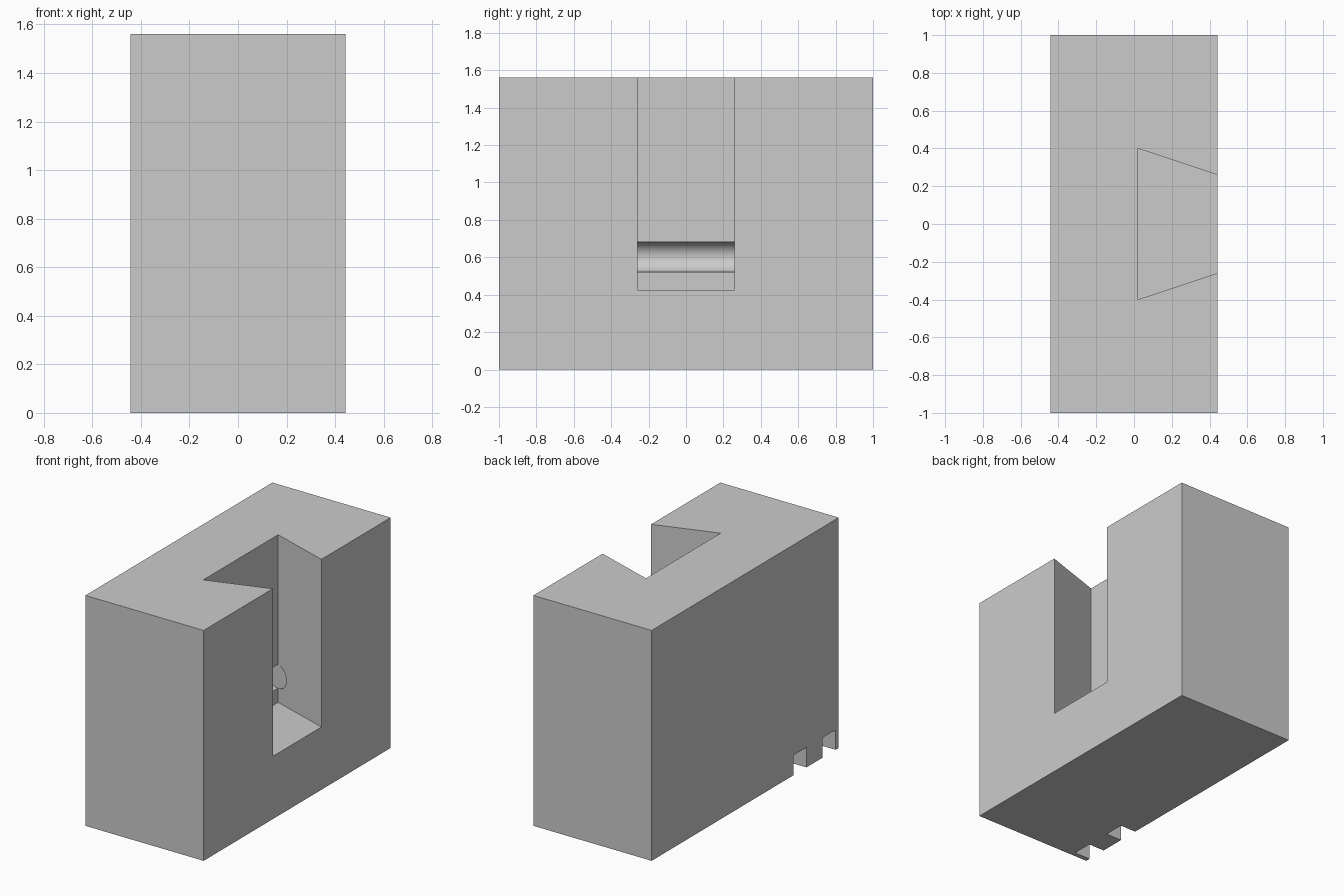
import bpy
import bmesh
import math
from mathutils import Matrix, Vector

HALF_X, HALF_Y, HEIGHT = 0.443, 1.0, 1.56
SLOT_X, SLOT_FLOOR = 0.02, 0.425
SLOT_INNER, SLOT_OUTER = 0.4, 0.26

cube = bpy.data.objects.get("Cube")
if cube:
    bpy.data.objects.remove(cube, do_unlink=True)

grey = bpy.data.materials.new("plain grey")
grey.use_nodes = True
colour = (0.6, 0.6, 0.6, 1)
grey.diffuse_color = colour
grey.node_tree.nodes["Principled BSDF"].inputs["Base Color"].default_value = colour


def finish(name, bm):
    bmesh.ops.recalc_face_normals(bm, faces=bm.faces)
    mesh = bpy.data.meshes.new(name)
    bm.to_mesh(mesh)
    bm.free()
    mesh.materials.append(grey)
    obj = bpy.data.objects.new(name, mesh)
    bpy.context.collection.objects.link(obj)
    return obj


def prism(name, outline, z0, z1):
    """Extrude an xy outline between two heights."""
    bm = bmesh.new()
    face = bm.faces.new([bm.verts.new((x, y, z0)) for x, y in outline])
    top = bmesh.ops.extrude_face_region(bm, geom=[face])["geom"]
    bmesh.ops.translate(bm, vec=Vector((0, 0, z1 - z0)),
                        verts=[v for v in top if isinstance(v, bmesh.types.BMVert)])
    return finish(name, bm)


def box(name, x0, x1, y0, y1, z0, z1):
    return prism(name, [(x0, y0), (x1, y0), (x1, y1), (x0, y1)], z0, z1)


def cut(target, cutter):
    """Subtract the cutter for good, then remove it."""
    mod = target.modifiers.new("cut", 'BOOLEAN')
    mod.operation = 'DIFFERENCE'
    mod.solver = 'EXACT'
    mod.object = cutter
    bpy.context.view_layer.objects.active = target
    bpy.ops.object.modifier_apply(modifier=mod.name)
    bpy.data.objects.remove(cutter, do_unlink=True)


# Solid body
block = box("slotted_block", -HALF_X, HALF_X, -HALF_Y, HALF_Y, 0, HEIGHT)

# Dovetail slot, carried past the +x face at the same taper
over = 0.1
outer = SLOT_OUTER - over * (SLOT_INNER - SLOT_OUTER) / (HALF_X - SLOT_X)
cut(block, prism("slot_cutter", [(SLOT_X, -SLOT_INNER), (HALF_X + over, -outer),
                                 (HALF_X + over, outer), (SLOT_X, SLOT_INNER)],
                 SLOT_FLOOR, HEIGHT + over))

# Round retaining groove across the slot's back wall
bm = bmesh.new()
bmesh.ops.create_cone(bm, cap_ends=True, segments=64, radius1=0.08, radius2=0.08,
                      depth=2 * SLOT_INNER,
                      matrix=Matrix.Translation((SLOT_X, 0, 0.602))
                      @ Matrix.Rotation(math.pi / 2, 4, 'X'))
cut(block, finish("groove_cutter", bm))

# Two blind notches in the lower left-hand edge
for y in (-0.586, -0.898):
    cut(block, box("notch_cutter", -HALF_X - over, -HALF_X + 0.118,
                   y - 0.07, y + 0.07, -over, 0.135))

# Smooth groove, crisp edges elsewhere
block.select_set(True)
bpy.context.view_layer.objects.active = block
bpy.ops.object.shade_smooth_by_angle(angle=math.radians(30))
